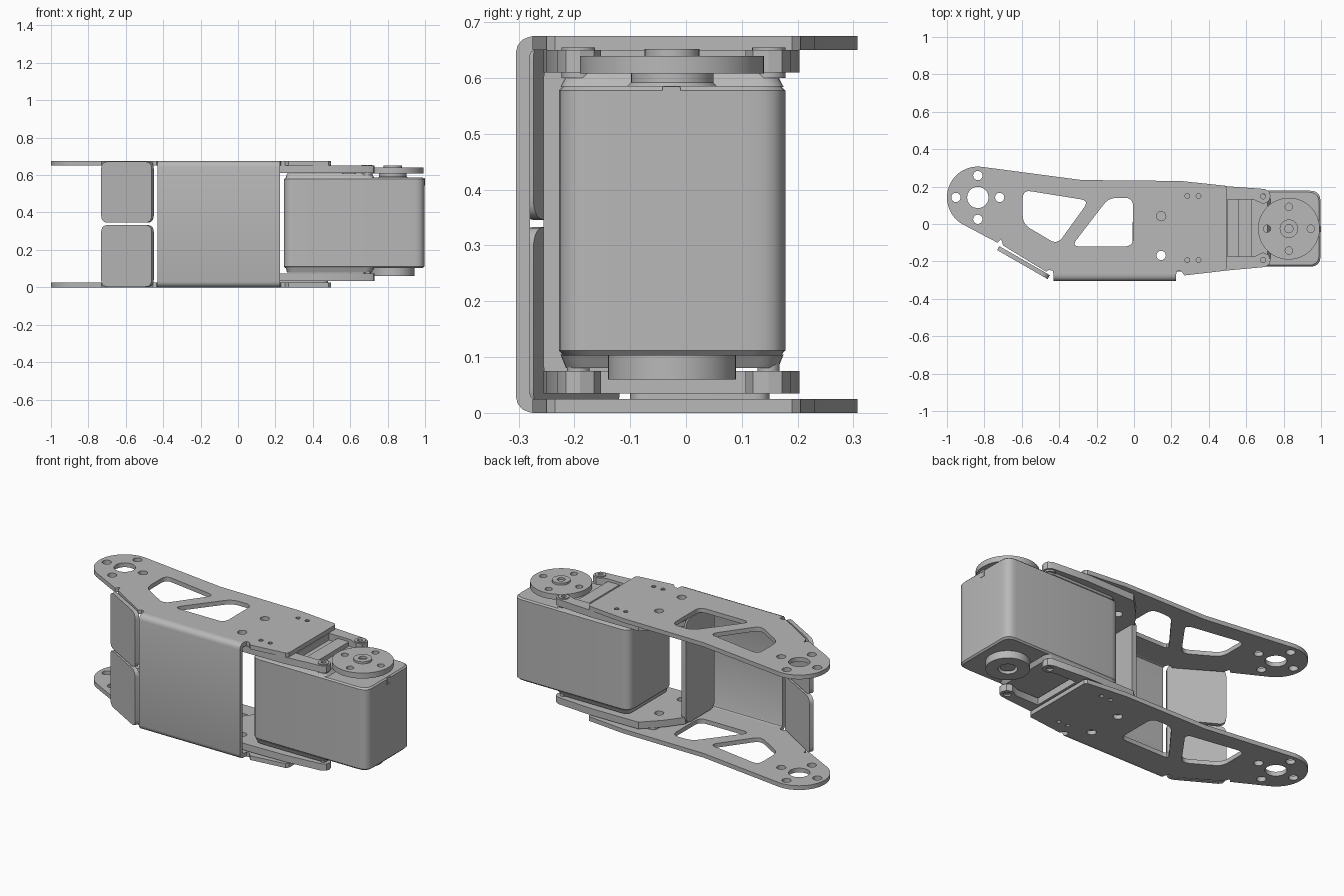
import bpy, bmesh, math
from mathutils import Matrix, Vector

old = bpy.data.objects.get("Cube")
if old:
    bpy.data.objects.remove(old, do_unlink=True)

grey = bpy.data.materials.new("plain grey")
grey.use_nodes = True
COLOUR = (0.48, 0.48, 0.48, 1)
grey.diffuse_color = COLOUR
grey.node_tree.nodes["Principled BSDF"].inputs["Base Color"].default_value = COLOUR


def circle(x, y, r, n=32):
    return [(x + r * math.cos(2 * math.pi * i / n), y + r * math.sin(2 * math.pi * i / n)) for i in range(n)]


def rounded(points, r, steps=5):
    """Round every corner of a polygon with a quadratic blend."""
    out = []
    for i, p in enumerate(points):
        p, a, b = Vector(p), Vector(points[i - 1]), Vector(points[(i + 1) % len(points)])
        s = p + (a - p).normalized() * min(r, (a - p).length * 0.45)
        e = p + (b - p).normalized() * min(r, (b - p).length * 0.45)
        for k in range(steps + 1):
            t = k / steps
            out.append(tuple(s * (1 - t) ** 2 + p * 2 * t * (1 - t) + e * t * t))
    return out


def rect(x0, x1, y0, y1, r):
    return rounded([(x0, y0), (x1, y0), (x1, y1), (x0, y1)], r)


def add_mesh(name, mesh):
    mesh.materials.clear()
    mesh.materials.append(grey)
    mesh.shade_smooth()
    mesh.set_sharp_from_angle(angle=math.radians(30))
    obj = bpy.data.objects.new(name, mesh)
    bpy.context.collection.objects.link(obj)
    return obj


def prism(name, loops, z0, z1, matrix=None):
    """Extrude an outline with holes from z0 to z1, then place it."""
    curve = bpy.data.curves.new(name, "CURVE")
    curve.dimensions, curve.fill_mode = "2D", "BOTH"
    curve.extrude = (z1 - z0) / 2
    for loop in loops:
        spline = curve.splines.new("POLY")
        spline.points.add(len(loop) - 1)
        for point, (x, y) in zip(spline.points, loop):
            point.co = (x, y, 0, 1)
        spline.use_cyclic_u = True
    temp = bpy.data.objects.new(name + " helper", curve)
    bpy.context.collection.objects.link(temp)
    graph = bpy.context.evaluated_depsgraph_get()
    mesh = bpy.data.meshes.new_from_object(temp.evaluated_get(graph))
    bpy.data.objects.remove(temp, do_unlink=True)
    mesh.transform(Matrix.Translation((0, 0, (z0 + z1) / 2)))
    if matrix:
        mesh.transform(matrix)
    bm = bmesh.new()
    bm.from_mesh(mesh)
    bmesh.ops.remove_doubles(bm, verts=bm.verts, dist=1e-5)
    bmesh.ops.recalc_face_normals(bm, faces=bm.faces)
    bm.to_mesh(mesh)
    bm.free()
    return add_mesh(name, mesh)


def stack(name, sections):
    """Skin a solid through (outline, z) sections with equal point counts."""
    bm = bmesh.new()
    rings = [[bm.verts.new((x, y, z)) for x, y in loop] for loop, z in sections]
    for low, high in zip(rings, rings[1:]):
        for i in range(len(low)):
            bm.faces.new((low[i - 1], low[i], high[i], high[i - 1]))
    bm.faces.new(rings[0])
    bm.faces.new(rings[-1])
    bmesh.ops.recalc_face_normals(bm, faces=bm.faces)
    mesh = bpy.data.meshes.new(name)
    bm.to_mesh(mesh)
    bm.free()
    return add_mesh(name, mesh)


ALONG_X = Matrix(((0, 0, 1, 0), (1, 0, 0, 0), (0, 1, 0, 0), (0, 0, 0, 1)))

# Side plates: round end, windows and screw holes
PX, PY, PR = -0.835, 0.142, 0.165
arc = [(PX + PR * math.cos(math.radians(a)), PY + PR * math.sin(math.radians(a))) for a in range(82, 246, 6)]
outline = arc + [(-0.73, -0.1), (-0.71, -0.08), (-0.7, -0.115), (-0.47, -0.255),
                 (-0.455, -0.245), (-0.435, -0.25), (-0.43, -0.27), (0.225, -0.27),
                 (0.23, -0.25), (0.25, -0.25), (0.27, -0.275), (0.485, -0.25),
                 (0.497, -0.235), (0.497, 0.19), (0.485, 0.205), (0.25, 0.23), (-0.28, 0.235)]
windows = [rounded([(-0.595, 0.182), (-0.24, 0.125), (-0.41, -0.11), (-0.595, 0)], 0.045),
           rounded([(-0.005, 0.14), (-0.135, 0.14), (-0.335, -0.12), (-0.005, -0.12)], 0.045)]
holes = [circle(PX, PY, 0.057)]
holes += [circle(PX + dx, PY + dy, 0.025, 16) for dx, dy in circle(0, 0, 0.117, 4)]
holes += [circle(0.145, y, 0.025, 16) for y in (0.042, -0.168)]
holes += [circle(x, y, 0.013, 10) for x in (0.285, 0.345) for y in (0.15, -0.193)]
for name, z in (("lower_side_plate", 0), ("upper_side_plate", 0.65)):
    prism(name, [outline] + windows + holes, z, z + 0.025)

# Front panel with bent edges
bend = [(-0.27, 0.65), (-0.277, 0.647), (-0.28, 0.64)]
outer = [(-0.305, 0.645), (-0.302, 0.658), (-0.293, 0.669), (-0.28, 0.674), (-0.27, 0.675)]
flip = lambda pts: [(y, 0.675 - z) for y, z in reversed(pts)]
prism("front_panel", [bend + flip(bend) + flip(outer) + outer], -0.43, 0.225, ALONG_X)

# Angled flaps beside the front panel
start, end = Vector((-0.722, -0.122, 0)), Vector((-0.452, -0.277, 0))
along = (end - start).normalized()
normal = along.cross(Vector((0, 0, 1)))
place = Matrix((along, (0, 0, 1), normal)).transposed().to_4x4()
place.translation = start
for name, z0, z1 in (("lower_flap", 0.003, 0.333), ("upper_flap", 0.346, 0.672)):
    prism(name, [rect(0, (end - start).length, z0, z1, 0.04)], -0.004, 0.02, place)

# Inner forked bracket that carries the motor
LUGS = [(0.69, 0.148), (0.69, -0.193)]
fork = [(0, -0.25), (0.25, -0.255), (0.48, -0.25), (0.7, -0.23), (0.725, -0.215), (0.73, -0.19),
        (0.72, -0.165), (0.69, -0.152), (0.64, -0.175), (0.5, -0.175), (0.5, 0.13),
        (0.64, 0.13), (0.69, 0.107), (0.72, 0.12), (0.73, 0.148), (0.725, 0.172),
        (0.7, 0.187), (0.48, 0.203), (0.17, 0.2), (0.07, 0.1), (0, 0.005)]
lug_holes = [circle(x, y, 0.02, 16) for x, y in LUGS]
for name, z0, z1 in (("lower_fork", 0.035, 0.075), ("upper_fork", 0.61, 0.65)):
    prism(name, [fork, circle(0.145, 0.042, 0.025, 16), circle(0.145, -0.168, 0.025, 16)] + lug_holes, z0, z1)
prism("bracket_web", [rect(-0.255, 0.01, 0.037, 0.648, 0.045)], -0.008, 0.022, ALONG_X)
for i, (x, y) in enumerate(LUGS):
    prism(f"screw_collar_{i + 1}", [circle(x, y, 0.03, 20), circle(x, y, 0.014, 12)], 0.6, 0.655)
    prism(f"lower_screw_{i + 1}", [circle(x, y, 0.02, 16)], 0.045, 0.1)

# Spacers between the plates and the lower fork
prism("lower_spacer", [rect(0.1, 0.48, -0.1, 0.15, 0.03)], 0.025, 0.035)

# Motor body with softened edges
def body_loop(inset):
    return rect(0.245 + inset, 0.997 - inset, -0.228 + inset, 0.178 - inset, 0.055)


stack("motor_body", [(body_loop(0.008), 0.103), (body_loop(0), 0.112), (body_loop(0), 0.578), (body_loop(0.008), 0.586)])
stack("motor_top_cover", [(rect(0.255, 0.73, -0.225, 0.175, 0.04), 0.584), (rect(0.262, 0.715, -0.212, 0.162, 0.04), 0.609)])
stack("motor_bottom_cover", [(rect(0.262, 0.715, -0.215, 0.165, 0.04), 0.08), (rect(0.255, 0.73, -0.225, 0.175, 0.04), 0.105)])
prism("connector_block", [rect(0.555, 0.63, -0.185, 0.135, 0.015)], 0.6, 0.635)
prism("cable_notch_trim", [rect(-0.042, -0.01, 0.545, 0.585, 0.003), rect(-0.036, -0.016, 0.55, 0.575, 0.003)],
      0.994, 0.999, ALONG_X)

# Output disc on top and idler boss underneath
AX, AY = 0.828, -0.025
stack("output_collar", [(circle(AX, AY, 0.082), 0.584), (circle(AX, AY, 0.074), 0.592), (circle(AX, AY, 0.074), 0.61)])
disc_holes = [circle(AX + dx, AY + dy, 0.02, 12) for dx, dy in circle(0, 0, 0.117, 4)]
prism("output_disc", [circle(AX, AY, 0.165, 48)] + disc_holes, 0.608, 0.64)
prism("output_cap", [circle(AX, AY, 0.049), circle(AX, AY, 0.022, 16)], 0.638, 0.652)
prism("idler_boss", [circle(AX, AY, 0.115, 40), circle(AX, AY, 0.05)], 0.06, 0.106)
prism("idler_shaft", [circle(AX, AY, 0.04, 24)], 0.07, 0.106)
